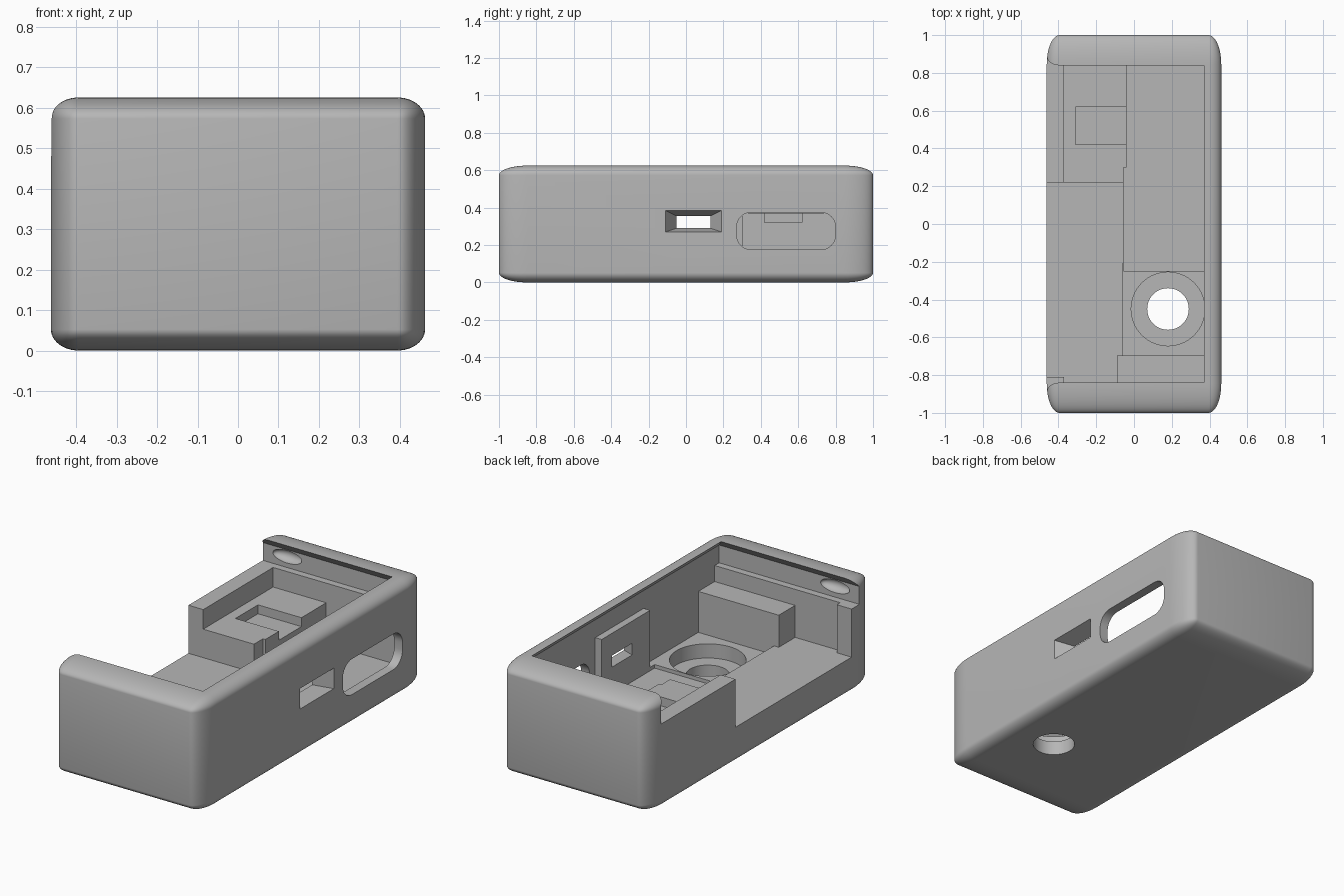
import bpy, bmesh, math
from mathutils import Matrix, Vector

default = bpy.data.objects.get("Cube")
if default:
    bpy.data.objects.remove(default)

grey = bpy.data.materials.new("plain grey")
grey.use_nodes = True
tone = (0.47, 0.47, 0.47, 1)
grey.diffuse_color = tone
grey.node_tree.nodes["Principled BSDF"].inputs["Base Color"].default_value = tone


def add_object(name, bm):
    bmesh.ops.recalc_face_normals(bm, faces=bm.faces)
    mesh = bpy.data.meshes.new(name)
    bm.to_mesh(mesh)
    bm.free()
    mesh.materials.append(grey)
    obj = bpy.data.objects.new(name, mesh)
    bpy.context.collection.objects.link(obj)
    return obj


def loft(name, rings):
    """Closed solid through rings with equal point counts."""
    bm = bmesh.new()
    loops = [[bm.verts.new(p) for p in ring] for ring in rings]
    n = len(loops[0])
    for a, b in zip(loops, loops[1:]):
        for i in range(n):
            j = (i + 1) % n
            bm.faces.new((a[i], a[j], b[j], b[i]))
    bm.faces.new(loops[0])
    bm.faces.new(loops[-1])
    return add_object(name, bm)


def rect(x0, x1, y0, y1, z):
    return [(x0, y0, z), (x1, y0, z), (x1, y1, z), (x0, y1, z)]


def side_rect(x, y0, y1, z0, z1):
    return [(x, y0, z0), (x, y1, z0), (x, y1, z1), (x, y0, z1)]


def disc(x, y, z, r, n=64):
    return [(x + r * math.cos(math.tau * i / n), y + r * math.sin(math.tau * i / n), z)
            for i in range(n)]


def stadium(x, y0, y1, z0, z1, r, n=8):
    ring = []
    corners = ((y1 - r, z1 - r), (y0 + r, z1 - r), (y0 + r, z0 + r), (y1 - r, z0 + r))
    for k, (cy, cz) in enumerate(corners):
        for i in range(n + 1):
            a = math.pi / 2 * (k + i / n)
            ring.append((x, cy + r * math.cos(a), cz + r * math.sin(a)))
    return ring


# Outer shell: unit-radius rounded block squashed to elliptical edges
size, radius = Vector((0.924, 2.0, 0.625)), Vector((0.068, 0.155, 0.052))
bm = bmesh.new()
bmesh.ops.create_cube(bm, size=1)
bmesh.ops.scale(bm, vec=[s / r for s, r in zip(size, radius)], verts=bm.verts)
bmesh.ops.bevel(bm, geom=bm.edges[:], offset=1, segments=12, profile=0.5, affect='EDGES')
bmesh.ops.scale(bm, vec=radius, verts=bm.verts)
bmesh.ops.translate(bm, vec=(0, 0, size.z / 2), verts=bm.verts)
body = add_object("enclosure_body", bm)

# Sliding lid groove with an overhanging lip
lip = [(0.48, 0.41, 0.88), (0.58, 0.41, 0.88), (0.625, 0.37, 0.84), (0.7, 0.37, 0.84)]
cutters = [loft("lid_groove", [rect(-0.6, x, -y, y, z) for z, x, y in lip])]

# Stepped interior: x range, y range, floor height
pockets = {
    "open_shelf": (-0.6, 0, -0.695, 0.22, 0.21),
    "shelf_front": (-0.6, -0.09, -0.81, -0.6, 0.21),
    "shelf_corner": (-0.37, -0.09, -0.84, -0.6, 0.21),
    "front_bay": (-0.06, 0.41, -0.695, -0.21, 0.16),
    "middle_bay": (-0.055, 0.37, -0.25, 0.3, 0.14),
    "rear_bay": (-0.04, 0.41, 0.22, 0.84, 0.14),
    "front_block_top": (-0.09, 0.41, -0.84, -0.6, 0.39),
    "rear_tray": (-0.37, 0.1, 0.2, 0.84, 0.37),
    "tray_recess": (-0.31, 0.1, 0.42, 0.62, 0.32),
}
for name, (x0, x1, y0, y1, z) in pockets.items():
    cutters.append(loft(name, [rect(x0, x1, y0, y1, z), rect(x0, x1, y0, y1, 0.53)]))

# Round hole through the floor with a counterbore
cutters.append(loft("counterbore", [disc(0.18, -0.45, z, 0.195) for z in (0.08, 0.4)]))
cutters.append(loft("floor_hole", [disc(0.18, -0.45, z, 0.11) for z in (-0.1, 0.3)]))

# Side openings: tapered window and rounded slot
cutters.append(loft("tapered_window", [
    side_rect(0.3, -0.05, 0.13, 0.29, 0.355),
    side_rect(0.37, -0.05, 0.13, 0.29, 0.355),
    side_rect(0.462, -0.11, 0.19, 0.27, 0.385),
    side_rect(0.6, -0.11, 0.19, 0.27, 0.385)]))
cutters.append(loft("rounded_slot",
                    [stadium(x, 0.27, 0.8, 0.175, 0.375, 0.08) for x in (0.25, 0.6)]))

# Shallow catch dimples in both end walls of the groove
for side in (-1, 1):
    bm = bmesh.new()
    bmesh.ops.create_uvsphere(bm, u_segments=32, v_segments=16, radius=1)
    bmesh.ops.transform(bm, verts=bm.verts, matrix=Matrix.Translation((-0.31, side * 0.88, 0.54))
                        @ Matrix.Diagonal((0.09, 0.04, 0.035, 1)))
    cutters.append(add_object("catch_dimple", bm))

# Carve everything, then bake the result and drop the cutters
for cutter in cutters:
    mod = body.modifiers.new(cutter.name, 'BOOLEAN')
    mod.operation = 'DIFFERENCE'
    mod.solver = 'EXACT'
    mod.object = cutter
    cutter.hide_render = True
bpy.context.view_layer.update()
baked = bpy.data.meshes.new_from_object(
    body.evaluated_get(bpy.context.evaluated_depsgraph_get()))
body.modifiers.clear()
body.data = baked
for cutter in cutters:
    bpy.data.objects.remove(cutter)

# Smooth the rounded edges only
for obj in bpy.context.selected_objects:
    obj.select_set(False)
body.select_set(True)
bpy.context.view_layer.objects.active = body
bpy.ops.object.shade_smooth_by_angle(angle=math.radians(32))
